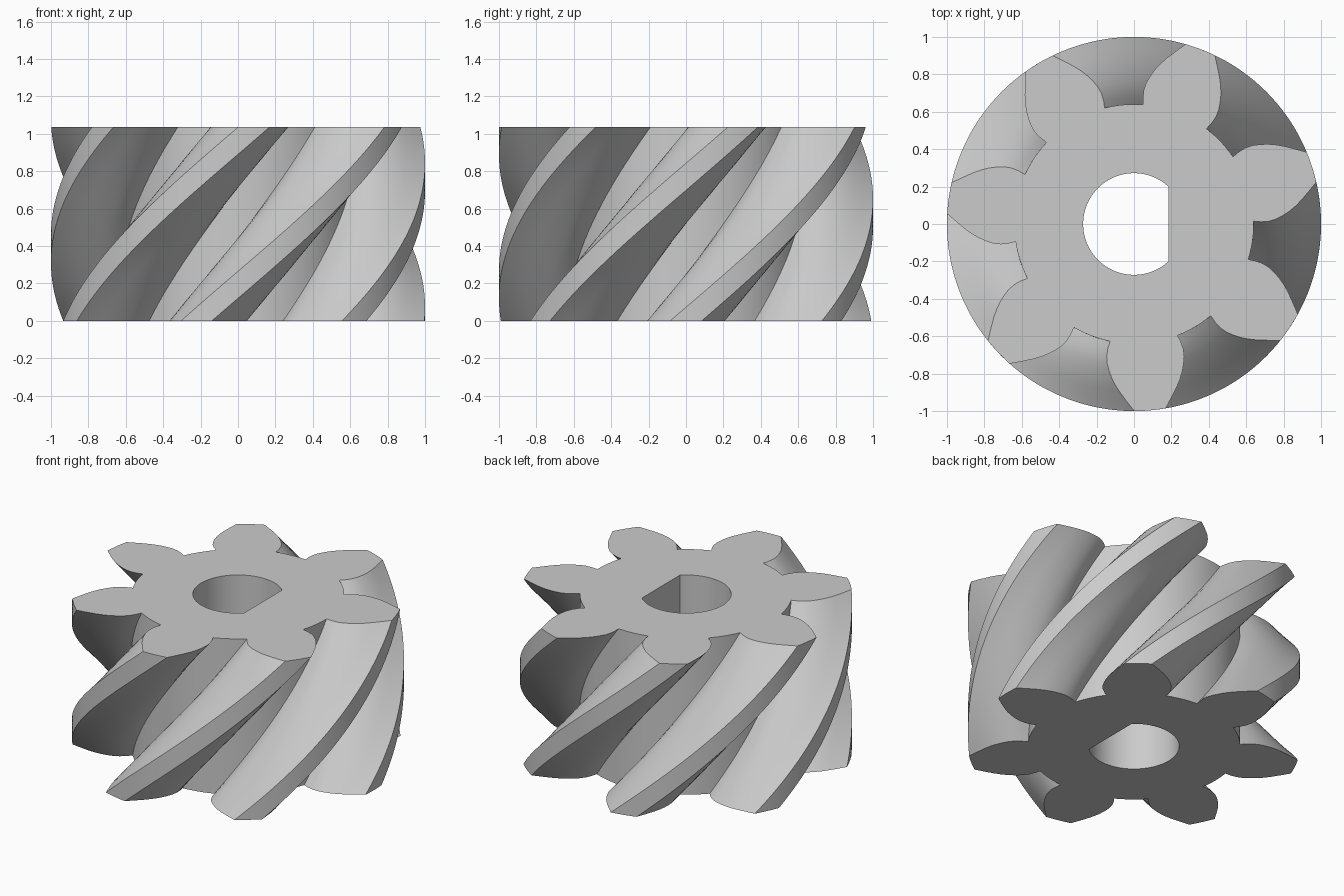
import bpy, bmesh
from math import sin, cos, pi, radians, atan2, hypot, acos

cube = bpy.data.objects.get("Cube")
if cube:
    bpy.data.objects.remove(cube)

HEIGHT, TEETH, LAYERS = 1.036, 7, 64
TWIST = radians(69.2)
ROOT_R, BORE_R, BORE_FLAT = 0.64, 0.272, 0.185

# One colour for the whole gear
steel = bpy.data.materials.new("plain_grey")
steel.use_nodes = True
GREY = (0.6, 0.6, 0.6, 1)
steel.diffuse_color = GREY
steel.node_tree.nodes["Principled BSDF"].inputs["Base Color"].default_value = GREY

# Tooth flank from root to tip: distance along tooth axis, half width
FLANK = [(.614, .181), (.65, .196), (.69, .206), (.73, .207), (.77, .2),
         (.81, .189), (.85, .173), (.89, .152), (.94, .121), (.9965, .084)]


def polar(r, a):
    return r * cos(a), r * sin(a)


def arc(r, start, end, steps):
    """Points on an arc, both ends included."""
    return [polar(r, start + (end - start) * i / steps) for i in range(steps + 1)]


def gear_profile():
    flank = [(hypot(x, w), atan2(w, x)) for x, w in FLANK]
    root_a, tip_a = flank[0][1], flank[-1][1]
    pitch = 2 * pi / TEETH
    points = []
    for t in range(TEETH):
        c = t * pitch
        points += [polar(r, c - a) for r, a in flank]
        points += arc(1, c - tip_a, c + tip_a, 6)[1:-1]
        points += [polar(r, c + a) for r, a in reversed(flank)]
        points += arc(ROOT_R, c + root_a, c + pitch - root_a, 6)[1:-1]
    return points


def bore_profile():
    a = acos(BORE_FLAT / BORE_R)
    return arc(BORE_R, a, 2 * pi - a, 56)


def sweep(bm, profile, layers, twist, inward=False):
    """Stack turned copies of a closed profile and join them into a wall."""
    rings = []
    for i in range(layers + 1):
        f = i / layers
        c, s = cos(twist * f), sin(twist * f)
        rings.append([bm.verts.new((x * c - y * s, x * s + y * c, HEIGHT * f))
                      for x, y in profile])
    n = len(profile)
    for low, high in zip(rings, rings[1:]):
        for j in range(n):
            k = (j + 1) % n
            quad = [low[j], low[k], high[k], high[j]]
            bm.faces.new(quad[::-1] if inward else quad)
    return rings[0], rings[-1]


# Twisted toothed wall and straight D-shaped bore
bm = bmesh.new()
outer = sweep(bm, gear_profile(), LAYERS, TWIST)
inner = sweep(bm, bore_profile(), 1, 0, inward=True)

# Flat end faces around the bore
for outer_ring, inner_ring, up in zip(outer, inner, (-1, 1)):
    edges = []
    for ring in (outer_ring, inner_ring):
        edges += [bm.edges.get((ring[i - 1], ring[i])) for i in range(len(ring))]
    fill = bmesh.ops.triangle_fill(bm, edges=edges, use_beauty=True, normal=(0, 0, up))
    for face in fill["geom"]:
        if isinstance(face, bmesh.types.BMFace):
            face.normal_update()
            if face.normal.z * up < 0:
                face.normal_flip()

mesh = bpy.data.meshes.new("helical_gear")
bm.to_mesh(mesh)
bm.free()
mesh.materials.append(steel)
gear = bpy.data.objects.new("helical_gear", mesh)
bpy.context.collection.objects.link(gear)

# Smooth flanks and bore, crisp tooth edges
bpy.ops.object.select_all(action="DESELECT")
gear.select_set(True)
bpy.context.view_layer.objects.active = gear
bpy.ops.object.shade_smooth_by_angle(angle=radians(30))
